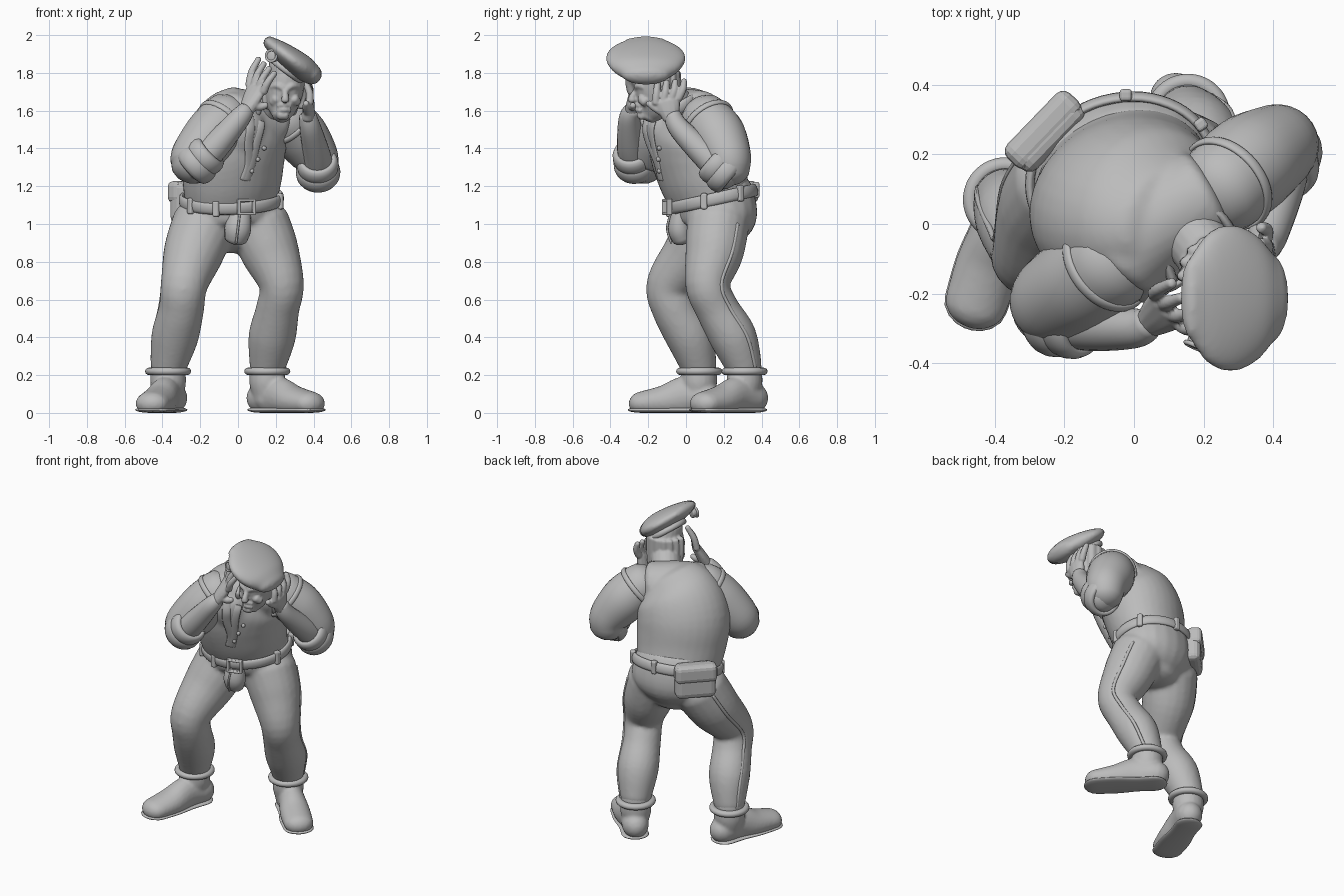
import bpy, bmesh, math
from mathutils import Vector
from mathutils.bvhtree import BVHTree

cube = bpy.data.objects.get("Cube")
if cube:
    bpy.data.objects.remove(cube)

grey = bpy.data.materials.new("plain grey")
grey.use_nodes = True
grey.diffuse_color = (0.5, 0.5, 0.5, 1)
grey.node_tree.nodes["Principled BSDF"].inputs["Base Color"].default_value = (0.5, 0.5, 0.5, 1)

HIP = (0.93, 0.36, 0)      # sideways axis of the hips
CHEST = (0.88, 0.47, 0)    # sideways axis of the shoulders
X, Y, Z = (1, 0, 0), (0, 1, 0), (0, 0, 1)


def spline(pts, closed, steps=5):
    """Smooth path through (x, y, z, a, b) points."""
    p = [Vector(tuple(q) if len(q) == 5 else tuple(q) + (q[3],)) for q in pts]
    n, out = len(p), []
    for i in range(n if closed else n - 1):
        get = (lambda k: p[k % n]) if closed else (lambda k: p[max(0, min(n - 1, k))])
        a, b, c, d = get(i - 1), get(i), get(i + 1), get(i + 2)
        for s in range(steps):
            t = s / steps
            out.append(b + (c - a) * (t / 2) + (a * 2 - b * 5 + c * 4 - d) * (t * t / 2)
                       + (b * 3 - a - c * 3 + d) * (t ** 3 / 2))
    return out if closed else out + [p[-1]]


def loft(bm, pts, side=X, seg=20, cap=0.6, floor=None, closed=False):
    """Sweep an ellipse along a path; open ends are rounded."""
    path, side = spline(pts, closed), Vector(side)
    n, rings = len(path), []
    for i, q in enumerate(path):
        nxt = path[(i + 1) % n] if closed else path[min(i + 1, n - 1)]
        prv = path[i - 1] if closed else path[max(i - 1, 0)]
        t = (nxt - prv).to_3d().normalized()
        u = (side - t * side.dot(t)).normalized()
        rings.append((q.to_3d(), t, u, t.cross(u), q[3], q[4]))
    if not closed:
        def ends(r, sign):
            c, t, u, v, a, b = r
            return [(c + t * sign * cap * min(a, b) * math.sin(k), t, u, v,
                     a * math.cos(k), b * math.cos(k)) for k in (0.4, 0.8, 1.15, 1.45)]
        rings = ends(rings[0], -1)[::-1] + rings + ends(rings[-1], 1)
    loops = []
    for c, t, u, v, a, b in rings:
        loop = []
        for k in range(seg):
            w = math.tau * k / seg
            co = c + u * a * math.cos(w) + v * b * math.sin(w)
            if floor is not None:
                co.z = max(co.z, floor)
            loop.append(bm.verts.new(co))
        loops.append(loop)
    m = len(loops)
    for i in range(m if closed else m - 1):
        A, B = loops[i], loops[(i + 1) % m]
        for k in range(seg):
            j = (k + 1) % seg
            bm.faces.new((A[k], A[j], B[j], B[k]))
    if not closed:
        bm.faces.new(loops[0][::-1])
        bm.faces.new(loops[-1])


def make(name, *parts, voxel=0, smooth=4, **common):
    """Object from (points, side) lofts, optionally fused into one skin."""
    bm, me = bmesh.new(), bpy.data.meshes.new(name)
    for pts, side in parts:
        loft(bm, pts, side, **common)
    bmesh.ops.recalc_face_normals(bm, faces=bm.faces)
    bm.to_mesh(me)
    bm.free()
    me.polygons.foreach_set("use_smooth", [True] * len(me.polygons))
    me.materials.append(grey)
    ob = bpy.data.objects.new(name, me)
    bpy.context.collection.objects.link(ob)
    if voxel:
        r = ob.modifiers.new("fuse", "REMESH")
        r.mode, r.voxel_size, r.use_smooth_shade = "VOXEL", voxel, True
        s = ob.modifiers.new("soften", "SMOOTH")
        s.factor, s.iterations = 0.5, smooth
    return ob


def band(name, centre, normal, side, ra, rb, width, thick):
    """Closed hoop around an axis."""
    n, c = Vector(normal).normalized(), Vector(centre)
    u = (Vector(side) - n * n.dot(Vector(side))).normalized()
    v = n.cross(u)
    pts = [tuple(c + u * ra * math.cos(k * math.tau / 12) + v * rb * math.sin(k * math.tau / 12))
           + (width, thick) for k in range(12)]
    return make(name, (pts, n), closed=True, seg=12)


def box(name, loc, size, turn, bevel=0.01):
    bpy.ops.mesh.primitive_cube_add(size=1, location=loc, rotation=(0, 0, math.radians(turn)))
    ob = bpy.context.object
    ob.name, ob.scale = name, size
    bpy.ops.object.transform_apply(location=False, rotation=False, scale=True)
    m = ob.modifiers.new("round", "BEVEL")
    m.width, m.segments = bevel, 3
    ob.data.materials.append(grey)
    return ob


def snapper(ob):
    """Nearest point on the finished surface of an object."""
    bpy.context.view_layer.update()
    tree = BVHTree.FromObject(ob, bpy.context.evaluated_depsgraph_get())
    return lambda p: tree.find_nearest(Vector(p))[0]


# Trousers
legs = {
    "left": [(.11, .17, 1, .165), (.17, .15, .85, .155), (.23, .115, .68, .12),
             (.21, .165, .55, .115), (.18, .25, .4, .125), (.155, .31, .24, .095)],
    "right": [(-.18, .12, 1, .17), (-.235, .04, .85, .16), (-.285, -.085, .68, .125),
              (-.3, -.06, .55, .12), (-.335, .02, .4, .125), (-.37, .07, .24, .095)]}
pelvis = [(-.03, .14, 1.15, .26, .215), (-.035, .165, 1.02, .265, .205), (-.03, .16, .93, .17, .14)]
trousers = make("trousers", (pelvis, HIP), (legs["left"], X), (legs["right"], X), voxel=0.014)
on_trousers = snapper(trousers)
for s, out in (("left", (.75, .6, 0)), ("right", (-.9, .4, 0))):
    line = [on_trousers(Vector(p[:3]) + Vector(out) * p[3]) for p in legs[s]]
    make(s + "_side_stripe", ([tuple(p) + (.008, .01) for p in line], out), seg=8)
make("fly_flap", ([(.01, -.03, 1.08, .055, .04), (0, -.035, .98, .07, .06), (-.01, -.02, .925, .062, .055)], X))
make("fly_seam", ([(.01, -.075, 1.07, .006), (0, -.1, .98, .006), (-.01, -.078, .9, .006)], X), seg=8)

# Boots
feet = {"left": ((.13, .35), (.38, .10), (.155, .31)), "right": ((-.35, .1), (-.455, -.23), (-.37, .07))}
for s, (heel, toe, ankle) in feet.items():
    def along(t):
        return tuple(h + (e - h) * t for h, e in zip(heel, toe))
    d = Vector(along(1)) - Vector(along(0))
    side = (-d.y, d.x, 0)
    shape = ((0, .08, .082, .085), (.3, .09, .08, .105), (.65, .062, .093, .085), (1, .05, .09, .065))
    foot = [along(t) + (z, a, b) for t, z, a, b in shape]
    shaft = [ankle + (.25, .09), ankle + (.16, .095), ankle + (.09, .08)]
    make(s + "_boot", (foot, side), (shaft, X), voxel=0.01, floor=0.004, cap=1.1)
    sole = [along(t) + (.016, a + .002, .016) for t, z, a, b in shape]
    make(s + "_sole", (sole, side), floor=0, cap=4.8)
    band(s + "_boot_roll", ankle + (.22,), Z, X, .1, .1, .02, .022)

# Vest: trunk and shoulder yoke fused
trunk = [(-.035, .13, 1.14, .258, .205), (-.03, .09, 1.25, .275, .225), (-.02, .055, 1.4, .285, .24),
         (.04, .035, 1.53, .26, .22), (.1, .03, 1.62, .19, .145)]
yoke = [(-.04, -.1, 1.555, .14), (.06, 0, 1.57, .145), (.2, .08, 1.56, .145)]
breast = [(-.02, -.02, 1.4, .16), (.02, -.1, 1.5, .13), (.03, -.1, 1.56, .11)]
vest = make("vest", (trunk, CHEST), (yoke, Z), (breast, X), seg=32, cap=0.3, voxel=0.013, smooth=8)
on_vest = snapper(vest)
fronts = {"right": [(.1, 1.62), (.1, 1.5), (.1, 1.38), (.12, 1.27), (.09, 1.17)],
          "left": [(.3, 1.6), (.27, 1.5), (.21, 1.38), (.14, 1.27), (.11, 1.17)]}
for s, line in fronts.items():
    pts = [tuple(on_vest((x, -.3, z))) + (.026, .008) for x, z in line]
    make(s + "_lapel", (pts, CHEST), seg=12)
for z in (1.22, 1.29, 1.36):
    make("vest_button", ([tuple(on_vest((z * .8 - .83, -.3, z)) + Vector((.01 * k, -.02 * k, 0))) + (.012,)
                          for k in (-.4, .4)], Z), seg=12)

# Belt, buckle, loops
tilt = Vector((0, -.22, 1)).normalized()
centre = Vector((-.035, .14, 1.13))
band("belt", centre, tilt, HIP, .27, .226, .033, .014)
u = (Vector(HIP) - tilt * tilt.dot(Vector(HIP))).normalized()
v = tilt.cross(u)
for k in (15, 70, 130, 200, 235, 325):
    w = math.radians(k)
    p = centre + u * .275 * math.cos(w) + v * .231 * math.sin(w)
    box("belt_loop", p, (.035, .035, .085), math.degrees(math.atan2(u.y, u.x)) + k + 90)
for dx in (-.04, .04):
    box("buckle_side", (.045 + dx, -.1 + dx * .3, 1.09), (.016, .03, .085), 17, .006)
for dz in (-.036, .036):
    box("buckle_bar", (.045, -.1, 1.09 + dz), (.09, .03, .015), 17, .006)

# Pouch on the back of the belt
box("pouch", (-.25, .26, 1.115), (.25, .1, .22), 46, .035)
box("pouch_flap", (-.262, .271, 1.17), (.26, .09, .115), 46, .03)

# Arms with rolled sleeves
arms = {
    "left": ([(.25, .1, 1.56, .135), (.33, .17, 1.47, .145), (.405, .22, 1.36, .125), (.42, .23, 1.29, .11)],
             [(.425, .23, 1.255, .085), (.42, .12, 1.35, .075), (.385, -.03, 1.5, .058), (.37, -.07, 1.57, .047)]),
    "right": ([(-.06, -.1, 1.56, .14), (-.14, -.16, 1.47, .145), (-.225, -.215, 1.36, .13),
               (-.24, -.24, 1.31, .115)],
              [(-.24, -.26, 1.3, .085), (-.13, -.29, 1.4, .075), (0, -.3, 1.55, .058), (.04, -.285, 1.6, .047)])}
for s, (upper, fore) in arms.items():
    make(s + "_sleeve", (upper, (.5, -.8, .2)), seg=28, cap=0.8)
    make(s + "_forearm", (fore, X if s == "left" else Y))
    a, b = Vector(fore[0][:3]), Vector(fore[1][:3])
    for t, r in ((.2, .092), (.6, .085)):
        band(s + "_sleeve_roll", a.lerp(b, t), b - a, Z, r, r, .05, .026)
    # Piping where the sleeve leaves the vest
    a, b = Vector(upper[0][:3]), Vector(upper[1][:3])
    band(s + "_armhole_edge", a.lerp(b, .25), b - a, Z, .142, .142, .016, .009)

# Hands: palm, four fingers and a thumb fused together
hands = {
    "left": ((.37, -.08, 1.56), (.378, -.16, 1.64), (.378, -.04, 1.665), (.355, -.15, 1.75), (.365, -.01, 1.76),
             (.36, -.2, 1.64)),
    "right": ((.045, -.285, 1.6), (.135, -.29, 1.7), (.06, -.2, 1.735), (.195, -.295, 1.8), (.11, -.17, 1.875),
              (.15, -.28, 1.63))}
for s, (wrist, k0, k1, t0, t1, thumb) in hands.items():
    wrist, k0, k1, t0, t1, thumb = map(Vector, (wrist, k0, k1, t0, t1, thumb))
    mid, across = (k0 + k1) / 2, k1 - k0
    parts = [([tuple(wrist) + (.044, .037), tuple(wrist.lerp(mid, .5)) + (.06, .033),
               tuple(mid) + (.07, .026)], across)]
    for f in range(4):
        a, b = k0.lerp(k1, f / 3), t0.lerp(t1, f / 3)
        bend = a.lerp(b, .5) + (a - Vector((.25, -.15, a.z))).normalized() * .012
        parts.append(([tuple(a) + (.022,), tuple(bend) + (.02,), tuple(b) + (.016,)], across))
    parts.append(([tuple(wrist.lerp(k0, .3)) + (.026,), tuple(wrist.lerp(thumb, .7)) + (.022,),
                   tuple(thumb) + (.017,)], Z))
    make(s + "_hand", *parts, voxel=0.006, smooth=2, seg=12)

# Head, face and hair
skull = [(.23, -.2, 1.575, .05, .055), (.235, -.175, 1.62, .08, .09), (.245, -.155, 1.7, .1, .115),
         (.255, -.155, 1.79, .1, .115), (.245, -.165, 1.85, .085, .1)]
neck = [(.15, -.01, 1.6, .09), (.22, -.1, 1.68, .09)]
nose = [(.25, -.258, 1.715, .014), (.25, -.283, 1.675, .018), (.25, -.285, 1.655, .023)]
brows = [([(.25 + k * .012, -.262, 1.718, .016), (.25 + k * .04, -.255, 1.732, .016),
           (.25 + k * .07, -.225, 1.725, .014)], Z) for k in (-1, 1)]
cheeks = [([(.25 + k * .045, -.235, 1.665, .026), (.25 + k * .06, -.215, 1.645, .026)], X) for k in (-1, 1)]
lips = [([(.215, -.245, z, .009), (.245, -.26, z + .006, .012), (.278, -.243, z, .009)], Z) for z in (1.6, 1.625)]
chin = ([(.22, -.235, 1.578, .026), (.255, -.235, 1.578, .026)], Z)
locks = []
for k in range(8):
    w = math.radians(30 + k * 21)
    dx, dy = math.cos(w) * .1, math.sin(w) * .11
    locks.append(([(.25 + dx * (1 - e), -.155 + dy, z, .026, .018)
                   for z, e in ((1.8, 0), (1.72, -.03), (1.62, .1))], X))
make("head", (skull, X), (neck, X), (nose, X), chin, *brows, *cheeks, *lips, *locks, voxel=0.007, smooth=2)
make("shirt_collar", ([(.11, -.16, 1.6, .03, .015), (.08, -.04, 1.65, .035, .015), (.14, .04, 1.665, .035, .015),
                       (.24, .03, 1.65, .035, .015), (.3, -.06, 1.6, .03, .015)], Z), seg=12)

# Beret: a soft egg drooping to the left, with a round badge
n, fall = Vector((.6, -.03, .8)).normalized(), Vector((.8, 0, -.6))
c = Vector((.297, -.213, 1.862))
lay = ((-.165, .12, .034), (-.1, .19, .05), (-.02, .212, .062), (.06, .185, .066), (.12, .13, .055))
make("beret", ([tuple(c + fall * h) + (a, b) for h, a, b in lay], Y), seg=40, cap=0.9, voxel=0.011, smooth=6)
band("beret_band", c - n * .06 - fall * .01 + Vector((0, .04, 0)), n, X, .105, .118, .018, .014)
bc, bn = Vector((.18, -.345, 1.89)), Vector((-.4, -.9, .1)).normalized()
make("badge", ([tuple(bc - bn * .02) + (.032,), tuple(bc + bn * .008) + (.028,)], Z), cap=0.2)
band("badge_rim", bc + bn * .008, bn, Z, .03, .03, .007, .007)
